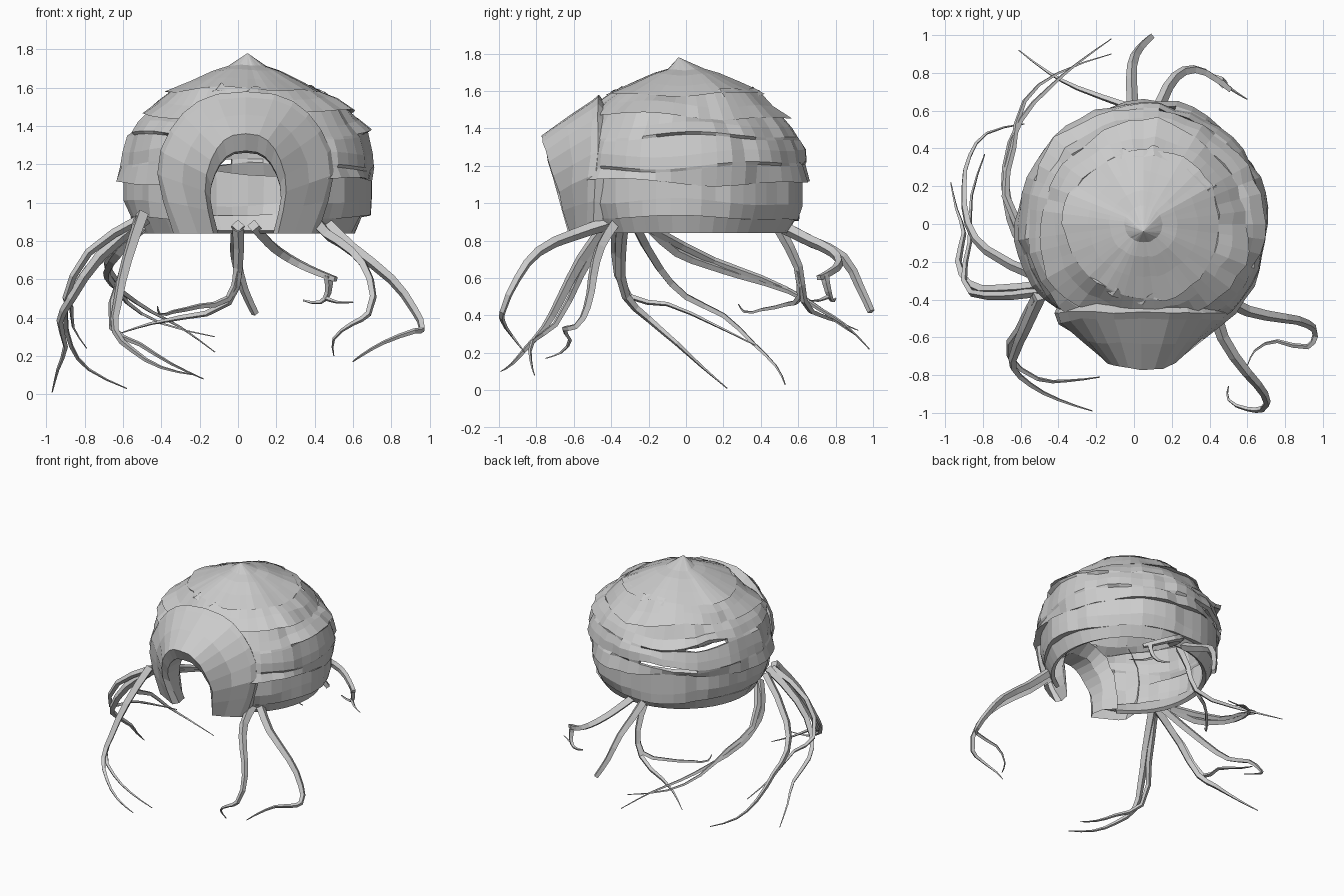
import bpy, bmesh, math, random

random.seed(4)
cube = bpy.data.objects.get("Cube")
if cube:
    bpy.data.objects.remove(cube, do_unlink=True)

clay = bpy.data.materials.new("pale_grey")
clay.use_nodes = True
clay.diffuse_color = (0.6, 0.6, 0.6, 1)
clay.node_tree.nodes["Principled BSDF"].inputs["Base Color"].default_value = (0.6, 0.6, 0.6, 1)

CENTRE_X = 0.05
BASE = 0.84


def finish(bm, name, thickness=0.0):
    """Turn a bmesh into a flat shaded object, optionally with wall thickness."""
    bmesh.ops.recalc_face_normals(bm, faces=bm.faces)
    mesh = bpy.data.meshes.new(name)
    bm.to_mesh(mesh)
    bm.free()
    mesh.materials.append(clay)
    obj = bpy.data.objects.new(name, mesh)
    bpy.context.collection.objects.link(obj)
    if thickness:
        wall = obj.modifiers.new("wall", "SOLIDIFY")
        wall.thickness = thickness
        wall.offset = -1


def bridge(bm, lower, upper, closed, skip=None):
    """Join two rows of vertices with quads, leaving out skipped ones."""
    count = len(lower)
    for i in range(count if closed else count - 1):
        j = (i + 1) % count
        if not (skip and skip(i)):
            bm.faces.new((lower[i], lower[j], upper[j], upper[i]))


# Domed shell: stacked tiers with wavy lips that fade in and out
# (height, radius, lip overhang)
profile = [
    (0.84, 0.56, 0), (0.92, 0.605, 0), (0.918, 0.605, 0.03), (1.0, 0.64, 0),
    (1.12, 0.64, 0), (1.115, 0.64, 0.04), (1.19, 0.655, 0), (1.205, 0.655, 0.01),
    (1.27, 0.65, 0), (1.34, 0.625, 0), (1.355, 0.615, 0.03), (1.41, 0.58, 0),
    (1.47, 0.53, 0), (1.465, 0.53, 0.045), (1.53, 0.475, 0), (1.59, 0.40, 0),
    (1.585, 0.40, 0.025), (1.64, 0.29, 0), (1.69, 0.18, 0), (1.715, 0.10, 0),
]
SEGMENTS = 48

# Openings in the back: the row below each gap, centre, half angle, drop, lift
openings = [
    (9, math.radians(142), 0.30, 0.03, 0.045),
    (6, math.radians(117), 0.42, 0.008, 0.02),
]


def gap(angle, centre, half):
    offset = abs(angle - centre) / half
    return math.cos(offset * math.pi / 2) if offset < 1 else 0


jitter = [random.uniform(-0.014, 0.014) for _ in range(SEGMENTS)]
bm = bmesh.new()
rows = []
tier = 0
for level, (height, radius, lip) in enumerate(profile):
    row = []
    damp = min(1, (height - BASE) * 8) * min(1, (1.76 - height) * 4)
    tier += 1 if lip else 0
    next_lip = level + 1 < len(profile) and profile[level + 1][2] > 0
    phase = (tier + next_lip) * 1.9
    for i in range(SEGMENTS):
        a = 2 * math.pi * i / SEGMENTS
        wave = 0.018 * math.sin(2 * a + phase) + 0.010 * math.sin(5 * a + phase)
        r = radius + lip * max(0, 0.4 + 0.75 * math.sin(3 * a + phase))
        r += jitter[(i + tier * 7) % SEGMENTS] * damp
        z = height + wave * damp
        for low, centre, half, drop, lift in openings:
            if level == low:
                z -= drop * gap(a, centre, half)
            elif level == low + 1:
                z += lift * gap(a, centre, half)
                r += 0.5 * lift * gap(a, centre, half)
        row.append(bm.verts.new((CENTRE_X + r * math.cos(a), 0.97 * r * math.sin(a), z)))
    rows.append(row)


def is_open(level, i):
    angle = (i + 0.5) * 2 * math.pi / SEGMENTS
    return any(level == low and abs(angle - centre) < half - 0.06
               for low, centre, half, drop, lift in openings)


for level in range(len(rows) - 1):
    bridge(bm, rows[level], rows[level + 1], True, lambda i: is_open(level, i))
peak = bm.verts.new((CENTRE_X, -0.04, 1.78))
for i in range(SEGMENTS):
    bm.faces.new((rows[-1][i], rows[-1][(i + 1) % SEGMENTS], peak))

# Clear the shell behind the doorway
doorway = []
for face in bm.faces:
    c = face.calc_center_median()
    if c.y < 0 and abs(c.x - CENTRE_X) < 0.27 and c.z < 1.36:
        doorway.append(face)
bmesh.ops.delete(bm, geom=doorway, context="FACES")
finish(bm, "domed_shell", 0.03)

# Hood: arches lofted from the shell to the door rim, then turned inward
# (half width, top height, y at top, y at foot, foot pinch)
arches = [
    (0.48, 1.52, -0.42, -0.40, 0.78),
    (0.51, 1.58, -0.465, -0.49, 0.74),
    (0.49, 1.55, -0.50, -0.54, 0.70),
    (0.37, 1.46, -0.63, -0.585, 0.68),
    (0.235, 1.36, -0.77, -0.625, 0.72),
    (0.205, 1.27, -0.73, -0.59, 0.70),
    (0.205, 1.26, -0.56, -0.50, 0.78),
    (0.26, 1.32, -0.46, -0.42, 0.90),
]
ARCH_STEPS = 16
bm = bmesh.new()
previous = None
for width, top, y_top, y_foot, pinch in arches:
    arch = []
    for i in range(ARCH_STEPS + 1):
        t = math.pi * i / ARCH_STEPS
        rise = math.sin(t) ** 0.9
        # the sides bow outward above narrower feet
        side = math.copysign(abs(math.cos(t)) ** 0.75, math.cos(t))
        foot = pinch + (1 - pinch) * min(1, rise * 2)
        y = y_foot + (y_top - y_foot) * rise + random.uniform(-0.008, 0.008)
        arch.append(bm.verts.new((CENTRE_X - 0.01 + width * side * foot, y,
                                  BASE + (top - BASE) * rise)))
    if previous:
        bridge(bm, previous, arch, False)
    previous = arch
finish(bm, "door_hood")


# Roots: tapered four sided strands through the given points
def root(name, points, thick=0.03, tip=0.003):
    curve = bpy.data.curves.new(name, "CURVE")
    curve.dimensions = "3D"
    curve.bevel_depth = 1
    curve.bevel_resolution = 0
    curve.use_fill_caps = True
    spline = curve.splines.new("BEZIER")
    spline.bezier_points.add(len(points) - 1)
    spline.resolution_u = 2
    spline.use_smooth = False
    for i, point in enumerate(points):
        f = i / (len(points) - 1)
        knot = spline.bezier_points[i]
        knot.co = [value / 100 for value in point]
        knot.handle_left_type = knot.handle_right_type = "AUTO"
        knot.radius = tip + (thick - tip) * (1 - f)
    obj = bpy.data.objects.new(name, curve)
    bpy.context.collection.objects.link(obj)
    curve.materials.append(clay)
    bpy.ops.object.select_all(action="DESELECT")
    obj.select_set(True)
    bpy.context.view_layer.objects.active = obj
    bpy.ops.object.convert(target="MESH")


# points in hundredths of a unit
root("front_right_root", [(-50, -38, 94), (-58, -56, 70), (-63, -68, 47), (-64, -76, 33),
                          (-55, -85, 23), (-40, -93, 14), (-22, -99, 10)], 0.036)
root("front_right_thin_root", [(-52, -39, 92), (-61, -56, 62), (-66, -70, 35), (-51, -82, 26),
                               (-35, -83, 16), (-18, -81, 8)], 0.025)
root("front_left_root", [(42, -42, 89), (47, -60, 83), (60, -79, 74), (69, -90, 60),
                         (68, -98, 42), (60, -98, 37), (50, -93, 29), (50, -86, 20)], 0.036)
root("front_left_wide_root", [(46, -38, 89), (60, -46, 76), (80, -50, 60), (92, -53, 44),
                              (96, -59, 34), (92, -65, 33), (76, -62, 27), (64, -67, 20),
                              (60, -75, 17)], 0.034)
root("right_back_root", [(-50, -20, 88), (-62, -5, 74), (-67, 12, 67), (-68, 30, 61),
                         (-60, 55, 53), (-45, 72, 43), (-30, 85, 35), (-12, 98, 22)], 0.032)
root("right_back_thin_root", [(-50, -18, 86), (-68, 15, 69), (-64, 40, 60), (-58, 65, 48),
                              (-40, 80, 37), (-12, 90, 30)], 0.026)
root("right_sweeping_root", [(-50, -28, 90), (-78, -14, 65), (-88, 0, 50), (-90, 20, 40),
                             (-87, 36, 25), (-78, 48, 13), (-58, 53, 3)], 0.03)
root("right_low_root", [(-48, -33, 92), (-72, -35, 72), (-87, -32, 50), (-93, -20, 38),
                        (-90, -5, 25), (-94, 8, 13), (-97, 22, 1)], 0.034)
root("right_short_root", [(-50, -36, 92), (-78, -38, 74), (-90, -30, 50), (-87, -10, 46),
                          (-86, 15, 35), (-79, 37, 24)], 0.026)
root("back_root", [(0, 50, 88), (-1, 68, 79), (-1, 84, 71), (3, 93, 55), (9, 99, 42)], 0.034, 0.02)
root("back_thin_root", [(0, 50, 86), (0, 60, 66), (-5, 63, 48), (-30, 72, 40), (-45, 80, 37),
                        (-61, 92, 32)], 0.03)
root("back_inward_root", [(0, 60, 64), (-5, 61, 50), (-20, 54, 46), (-34, 40, 43),
                          (-41, 31, 42), (-42, 28, 46)], 0.022)
root("back_curling_root", [(8, 50, 88), (15, 66, 80), (22, 78, 74), (32, 82, 68), (43, 77, 63),
                           (51, 71, 60)], 0.034, 0.018)
root("back_curl_tip", [(47, 74, 62), (47, 76, 53), (43, 78, 48), (34, 80, 49)], 0.024, 0.005)
root("back_curl_twig", [(46, 76, 50), (52, 71, 48), (60, 66, 48)], 0.012)
